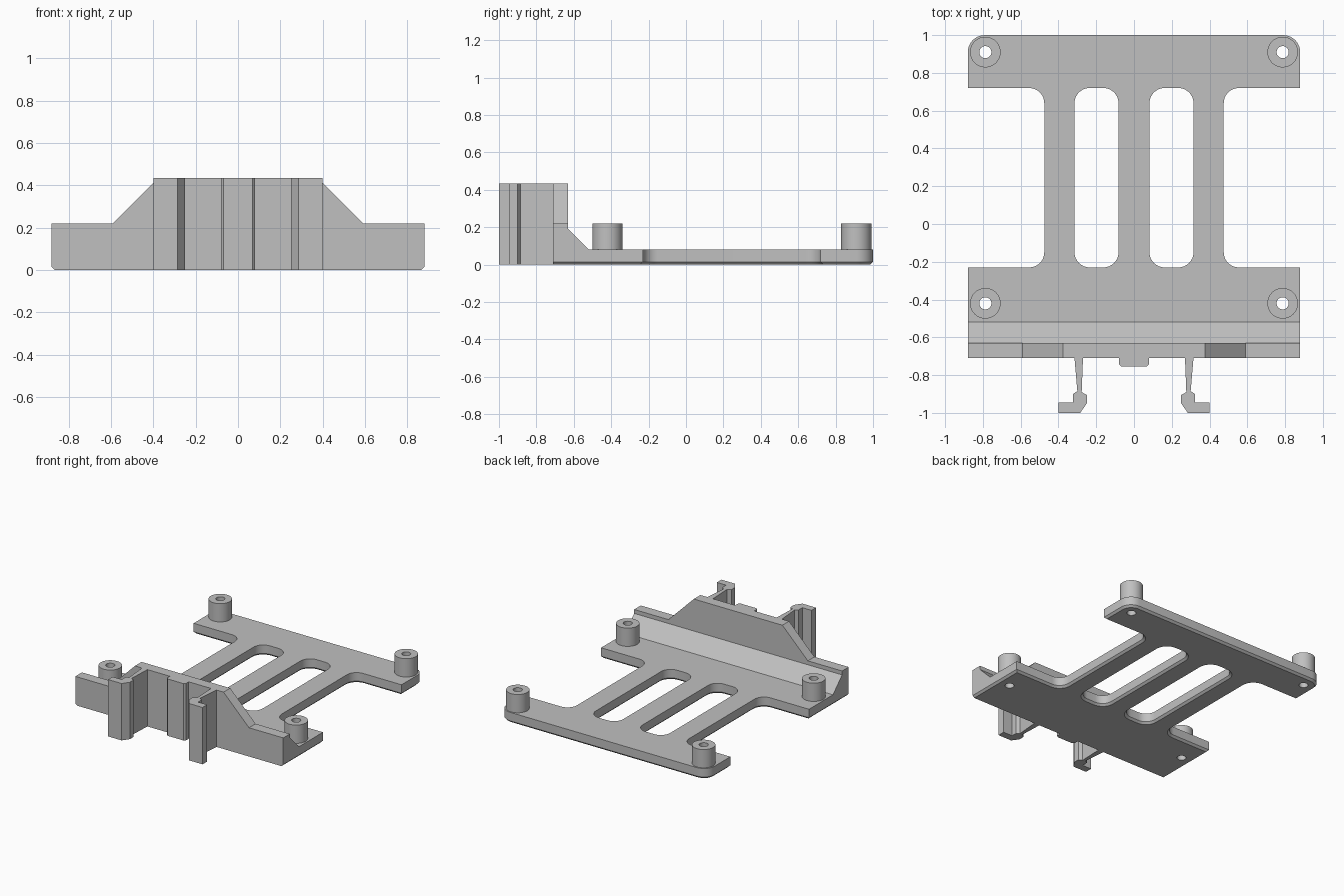
import bpy, bmesh, math
from mathutils import Vector

if "Cube" in bpy.data.objects:
    bpy.data.objects.remove(bpy.data.objects["Cube"])

grey = bpy.data.materials.new("plain_grey")
grey.use_nodes = True
colour = (0.53, 0.53, 0.53, 1)
grey.diffuse_color = colour
grey.node_tree.nodes["Principled BSDF"].inputs["Base Color"].default_value = colour


def rounded(points, steps=8):
    """Outline from (x, y[, radius]) points, with right-angled corners rounded."""
    out = []
    for i, p in enumerate(points):
        here = Vector(p[:2])
        if len(p) < 3:
            out.append(here)
            continue
        u = (Vector(points[i - 1][:2]) - here).normalized()
        v = (Vector(points[(i + 1) % len(points)][:2]) - here).normalized()
        r = p[2]
        for k in range(steps + 1):
            t = k / steps * math.pi / 2
            out.append(here + (u + v) * r - v * r * math.cos(t) - u * r * math.sin(t))
    return out


def circle(x, y, r, n=40):
    return [Vector((x + r * math.cos(2 * math.pi * k / n),
                    y + r * math.sin(2 * math.pi * k / n))) for k in range(n)]


def inset(loop, d):
    """Shift a loop to its left by d with mitred corners."""
    if d == 0:
        return loop
    out = []
    for i, p in enumerate(loop):
        a = (p - loop[i - 1]).normalized()
        b = (loop[(i + 1) % len(loop)] - p).normalized()
        n1, n2 = Vector((-a.y, a.x)), Vector((-b.y, b.x))
        out.append(p + (n1 + n2) * d / (1 + n1.dot(n2)))
    return out


def prism(name, loops, layers, place=lambda a, b, h: (a, b, h)):
    """Stack loops through (height, inset) layers; plain loops take no inset."""
    bm = bmesh.new()
    caps = {0: [], len(layers) - 1: []}
    for loop, chamfered in loops:
        rings = []
        for h, d in layers:
            pts = inset(loop, d if chamfered else 0)
            rings.append([bm.verts.new(place(p.x, p.y, h)) for p in pts])
        n = len(loop)
        for low, high in zip(rings, rings[1:]):
            for i in range(n):
                j = (i + 1) % n
                bm.faces.new((low[i], low[j], high[j], high[i]))
        for k in caps:
            caps[k] += [bm.edges.get((rings[k][i], rings[k][i - 1])) for i in range(n)]
    for edges in caps.values():
        bmesh.ops.triangle_fill(bm, use_beauty=True, edges=edges)
    bmesh.ops.recalc_face_normals(bm, faces=bm.faces[:])
    mesh = bpy.data.meshes.new(name)
    bm.to_mesh(mesh)
    bm.free()
    mesh.materials.append(grey)
    obj = bpy.data.objects.new(name, mesh)
    bpy.context.collection.objects.link(obj)
    bpy.ops.object.select_all(action='DESELECT')
    obj.select_set(True)
    bpy.context.view_layer.objects.active = obj
    bpy.ops.object.shade_smooth_by_angle(angle=math.radians(30))
    return obj


def mirrored(half):
    return half + [(-p[0], *p[1:]) for p in reversed(half)]


W, FRONT, WALL_BACK = 0.88, -0.71, -0.63
THICK, POST_TOP, TOP, EDGE = 0.08, 0.22, 0.435, 0.015
posts = [(x, y) for x in (-0.787, 0.787) for y in (-0.42, 0.91)]

# Base plate: side notches, two long slots, four screw holes, chamfered underside
outline = mirrored([(W, FRONT), (W, -0.23), (0.475, -0.23, 0.08), (0.475, 0.72, 0.08),
                    (W, 0.72), (W, 1.0, 0.09)])
loops = [(rounded(outline), True)]
for x0, x1 in ((-0.315, -0.082), (0.082, 0.315)):
    slot = [(x0, -0.23, 0.08), (x0, 0.72, 0.08), (x1, 0.72, 0.08), (x1, -0.23, 0.08)]
    loops.append((rounded(slot), True))
loops += [(circle(x, y, 0.032), False) for x, y in posts]
prism("base_plate", loops, [(0, EDGE), (EDGE, 0), (THICK, 0)])

# Hollow standoff posts
for x, y in posts:
    name = ("back" if y > 0 else "front") + ("_left" if x > 0 else "_right") + "_post"
    prism(name, [(circle(x, y, 0.081), False), (circle(x, y, 0.032), False)],
          [(THICK, 0), (POST_TOP, 0)])

# Front wall with sloped shoulders
wall = mirrored([(W - EDGE, 0), (W, EDGE), (W, POST_TOP), (0.59, POST_TOP), (0.375, TOP)])
prism("front_wall", [(rounded(wall), False)], [(FRONT, 0), (WALL_BACK, 0)],
      lambda a, b, h: (a, h, b))

# Sloped brace behind the wall
brace = [(WALL_BACK, THICK), (-0.52, THICK), (WALL_BACK, 0.19)]
prism("wall_brace", [(rounded(brace), False)], [(-W, 0), (W, 0)],
      lambda a, b, h: (h, a, b))

# Centre pad on the wall front
pad = mirrored([(0.08, FRONT), (0.08, -0.742), (0.068, -0.755)])
prism("centre_pad", [(rounded(pad), False)], [(0, 0), (TOP, 0)])

# Pair of hooked snap clips
clip = [(0.315, FRONT), (0.27, FRONT), (0.277, -0.89), (0.25, -0.905), (0.25, -0.95),
        (0.285, -1.0), (0.4, -1.0), (0.4, -0.945), (0.323, -0.945), (0.323, -0.9),
        (0.3, -0.885)]
for side, s in (("left", 1), ("right", -1)):
    prism(side + "_clip", [(rounded([(s * x, y) for x, y in clip]), False)],
          [(0, 0), (TOP, 0)])
